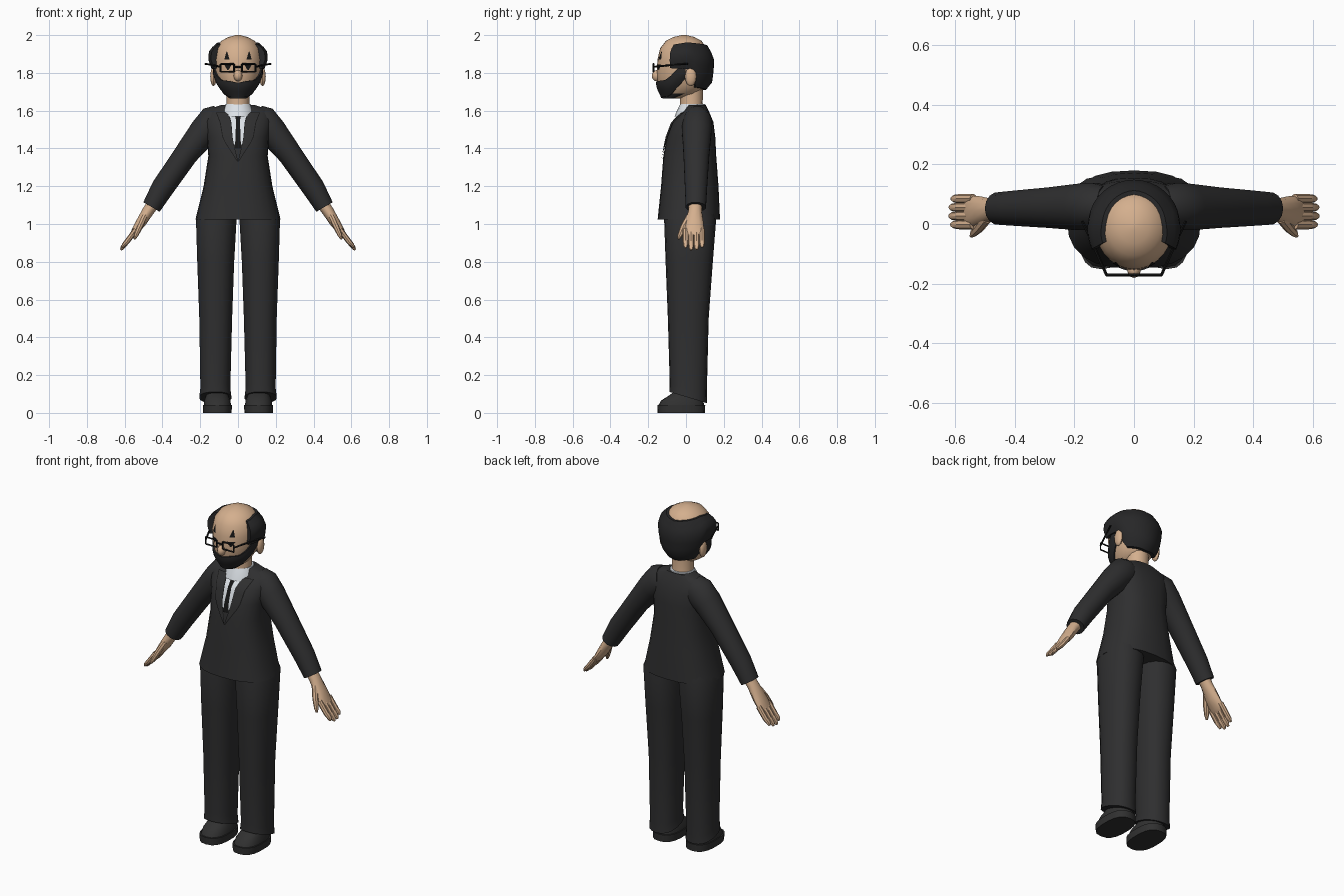
import bpy, bmesh, math
from mathutils import Vector

if "Cube" in bpy.data.objects:
    bpy.data.objects.remove(bpy.data.objects["Cube"])


def material(name, r, g, b):
    m = bpy.data.materials.new(name)
    m.diffuse_color = (r, g, b, 1)
    m.use_nodes = True
    m.node_tree.nodes["Principled BSDF"].inputs["Base Color"].default_value = m.diffuse_color
    return m


SUIT = material("suit charcoal", 0.028, 0.028, 0.029)
HAIR = material("hair black", 0.020, 0.020, 0.021)
SHOE = material("shoe grey", 0.030, 0.030, 0.030)
BLACK = material("black", 0.008, 0.008, 0.008)
SKIN = material("skin", 0.66, 0.43, 0.27)
WHITE = material("shirt white", 0.72, 0.76, 0.80)


def finish(name, bm, mat, mirror=False, recalc=True):
    if recalc:
        bmesh.ops.recalc_face_normals(bm, faces=bm.faces)
    me = bpy.data.meshes.new(name)
    bm.to_mesh(me)
    bm.free()
    ob = bpy.data.objects.new(name, me)
    bpy.context.collection.objects.link(ob)
    me.materials.append(mat)
    if mirror:
        ob.modifiers.new("mirror", 'MIRROR').use_mirror_merge = False
    bpy.ops.object.select_all(action='DESELECT')
    ob.select_set(True)
    bpy.context.view_layer.objects.active = ob
    bpy.ops.object.shade_smooth_by_angle(angle=math.radians(38))
    return ob


def skin_rings(bm, rings):
    vs = [[bm.verts.new(p) for p in r] for r in rings]
    n = len(vs[0])
    for a, b in zip(vs, vs[1:]):
        for i in range(n):
            j = (i + 1) % n
            bm.faces.new((a[i], a[j], b[j], b[i]))
    bm.faces.new(vs[0])
    bm.faces.new(vs[-1])


def power(v, p):
    return math.copysign(abs(v) ** (2 / p), v)


def ring_point(r, phi, p=2, off=0):
    """Point on a horizontal ring (z, cx, cy, rx, ry); phi = 0 is the front."""
    z, cx, cy, rx, ry = r
    return Vector((cx + (rx + off) * power(math.sin(phi), p),
                   cy - (ry + off) * power(math.cos(phi), p), z))


def loft(name, rings, mat, n=16, p=2.0, mirror=False):
    bm = bmesh.new()
    skin_rings(bm, [[ring_point(r, 2 * math.pi * i / n, p) for i in range(n)] for r in rings])
    return finish(name, bm, mat, mirror)


def tube(name, path, mat, n=10, mirror=True):
    """Path entries: (x, y, z, half thickness, half depth)."""
    bm, rings = bmesh.new(), []
    pts = [Vector(q[:3]) for q in path]
    for k, q in enumerate(path):
        t = (pts[min(k + 1, len(pts) - 1)] - pts[max(k - 1, 0)]).normalized()
        u = t.cross(Vector((0, 1, 0))).normalized()
        v = t.cross(u)
        rings.append([pts[k] + u * q[3] * math.cos(2 * math.pi * i / n)
                      + v * q[4] * math.sin(2 * math.pi * i / n) for i in range(n)])
    skin_rings(bm, rings)
    return finish(name, bm, mat, mirror)


def lerp(table, x):
    """Linear lookup in a table sorted by its first column."""
    x = min(max(x, table[0][0]), table[-1][0])
    for a, b in zip(table, table[1:]):
        if x <= b[0]:
            f = (x - a[0]) / (b[0] - a[0])
            return [u + (v - u) * f for u, v in zip(a, b)]


def strip(name, rings, p, edges, off, mat, rows=10, cols=4):
    """Mirrored thin plate hugging the front; edges: (z, x0, x1)."""
    bm, grid = bmesh.new(), []
    for k in range(rows + 1):
        z = edges[0][0] + (edges[-1][0] - edges[0][0]) * k / rows
        _, x0, x1 = lerp(edges, z)
        _, cx, cy, rx, ry = lerp(rings, z)
        row = []
        for c in range(cols + 1):
            x = x0 + (x1 - x0) * c / cols
            y = cy - ry * max(0, 1 - abs(x / rx) ** p) ** (1 / p) - off
            row.append(bm.verts.new((x, y, z)))
        grid.append(row)
    for a, b in zip(grid, grid[1:]):
        for i in range(cols):
            bm.faces.new((a[i], a[i + 1], b[i + 1], b[i]))
    return finish(name, bm, mat, True, False)


def patch(name, phi0, phi1, cols, rows, limits, bulge, mat):
    """Raised shell on the head with its borders turned down into the skin."""
    bm, grid = bmesh.new(), []
    for j in range(rows + 3):
        t = min(max(j - 1, 0), rows) / rows
        row = []
        for i in range(cols + 3):
            deg = phi0 + (phi1 - phi0) * min(max(i - 1, 0), cols) / cols
            lo, hi = limits(deg)
            border = j in (0, rows + 2) or i in (0, cols + 2)
            off = -0.012 if border else lerp(bulge, t)[1]
            row.append(bm.verts.new(ring_point(lerp(HEAD, lo + (hi - lo) * t),
                                               math.radians(deg), 2, off)))
        grid.append(row)
    for a, b in zip(grid, grid[1:]):
        for i in range(len(a) - 1):
            bm.faces.new((a[i], a[i + 1], b[i + 1], b[i]))
    return finish(name, bm, mat, False, False)


def bar(name, a, b, r, mat):
    return tube(name, [(*a, r, r), (*b, r, r)], mat, 4)


def ball(name, loc, size, mat, mirror=False):
    bm = bmesh.new()
    bmesh.ops.create_uvsphere(bm, u_segments=12, v_segments=8, radius=1)
    for v in bm.verts:
        v.co = Vector([c * s + l for c, s, l in zip(v.co, size, loc)])
    return finish(name, bm, mat, mirror)


# Jacket body and sleeves
TORSO = [(1.025, 0, .015, .225, .165), (1.2, 0, .02, .182, .152), (1.36, 0, .02, .157, .14),
         (1.46, 0, .027, .165, .128), (1.54, 0, .037, .178, .108), (1.60, 0, .055, .175, .065),
         (1.63, 0, .055, .09, .05)]
loft("jacket", TORSO, SUIT, 24, 2.5)
tube("sleeve", [(.10, .06, 1.55, .08, .07), (.13, .06, 1.54, .088, .08), (.18, .057, 1.49, .078, .08),
                (.275, .055, 1.37, .064, .07), (.40, .053, 1.19, .06, .06),
                (.458, .052, 1.09, .05, .055)], SUIT, 14)

# Shirt, tie, lapels
loft("shirt_collar", [(1.57, 0, .03, .09, .09), (1.60, 0, .032, .085, .08),
                      (1.635, 0, .035, .066, .066)], WHITE)
strip("shirt_front", TORSO, 2.5, [(1.42, 0, .03), (1.5, 0, .036), (1.595, 0, .06)], .003, WHITE)
strip("tie", TORSO, 2.5, [(1.40, 0, .016), (1.55, 0, .01), (1.575, 0, .017)], .006, BLACK)
strip("lapel_edge", TORSO, 2.5, [(1.33, 0, .004), (1.45, .028, .081), (1.54, .035, .097),
                                 (1.59, .05, .117)], .005, BLACK)
strip("lapel", TORSO, 2.5, [(1.335, 0, .003), (1.45, .031, .077), (1.54, .039, .092),
                            (1.588, .054, .112)], .008, SUIT)

# Trouser legs with hems dropping to the heel
leg = loft("trouser_leg", [(.085, .12, .012, .086, .1), (.13, .12, .012, .08, .098),
                           (.5, .118, .012, .088, .108), (.8, .118, .017, .099, .125),
                           (1.03, .115, .022, .109, .138), (1.15, .095, .02, .08, .11)],
           SUIT, 18, 2.3, True)
for v in leg.data.vertices:
    if v.co.z < .2:
        v.co.z -= v.co.y * .3

# Shoes
loft("shoe_sole", [(0, .109, -.025, .076, .125), (.042, .109, -.025, .078, .127)], SHOE, 18, 2.6, True)
loft("shoe_upper", [(.04, .109, -.025, .073, .121), (.065, .109, -.02, .07, .112),
                    (.09, .11, -.005, .06, .088), (.125, .112, .015, .05, .06)], SHOE, 18, 2.4, True)

# Hands: palm, four fingers, thumb
tube("palm", [(.435, .05, 1.125, .033, .036), (.475, .048, 1.07, .031, .036),
              (.515, .045, 1.005, .027, .048), (.55, .043, .955, .018, .053),
              (.565, .043, .935, .01, .048)], SKIN, 12)
for k in range(4):
    y, drop = -.002 + .029 * k, (.012, 0, .002, .015)[k]
    tube("finger_%d" % (k + 1), [(.54, y, .97, .015, .016), (.585, y, .91, .014, .016),
                                 (.612 - drop / 2, y, .875 + drop, .011, .013),
                                 (.62 - drop / 2, y, .862 + drop, .005, .007)], SKIN, 8)
tube("thumb", [(.495, .02, 1.04, .017, .02), (.52, -.012, .985, .016, .018),
               (.54, -.032, .94, .012, .013), (.548, -.04, .92, .005, .006)], SKIN, 8)

# Head and neck
HEAD = [(1.665, 0, -.075, .045, .05), (1.69, 0, -.03, .078, .1), (1.74, 0, -.018, .107, .132),
        (1.80, 0, -.02, .12, .135), (1.87, 0, -.018, .128, .133), (1.93, 0, -.014, .117, .123),
        (1.97, 0, -.012, .088, .094), (1.99, 0, -.011, .05, .055), (2.0, 0, -.01, .012, .012)]
head = loft("head", HEAD, SKIN, 28)
head.data.materials.append(HAIR)
for f in head.data.polygons:
    if f.center.z < 1.69 and f.center.y < -.04:
        f.material_index = 1
loft("neck", [(1.56, 0, .035, .07, .07), (1.64, 0, .028, .06, .06), (1.74, 0, .03, .062, .062)], SKIN)
ball("nose", (0, -.155, 1.785), (.023, .026, .03), SKIN)
ball("ear", (.13, .025, 1.78), (.017, .03, .05), SKIN, True)


# Hair around the bald crown, full beard
def hair_limits(deg):
    d = abs(180 - deg)
    return lerp([(0, 1.71), (62, 1.725), (76, 1.82), (116, 1.825)], d)[1], \
        lerp([(0, 1.945), (80, 1.962), (116, 1.95)], d)[1]


def beard_limits(deg):
    d = abs(deg)
    return lerp([(0, 1.668), (60, 1.676), (97, 1.77)], d)[1], \
        lerp([(0, 1.748), (25, 1.757), (50, 1.762), (65, 1.785), (80, 1.825), (97, 1.83)], d)[1]


patch("hair", 65, 295, 24, 6, hair_limits, [(0, .018), (.3, .028), (.65, .035), (1, .014)], HAIR)
patch("beard", -97, 97, 24, 5, beard_limits, [(0, .006), (.5, .014), (1, .008)], HAIR)

# Eyes and brows
strip("eye", HEAD, 2, [(1.815, .05, .056), (1.845, .034, .074)], .004, BLACK, 4)
strip("brow", HEAD, 2, [(1.872, .045, .072), (1.888, .05, .068), (1.912, .057, .061)], .004, BLACK, 4)

# Glasses: square rims, bridge, side arms
x0, x1, z0, z1, gy = .021, .092, 1.806, 1.848, -.172
for nm, a, b in (("rim_top", (x0, gy, z1), (x1, gy, z1)), ("rim_bottom", (x0, gy, z0), (x1, gy, z0)),
                 ("rim_inner", (x0, gy, z0), (x0, gy, z1)), ("rim_outer", (x1, gy, z0), (x1, gy, z1)),
                 ("bridge", (-.001, gy, 1.832), (x0, gy, 1.832)),
                 ("glasses_arm", (x1, gy, 1.832), (.15, -.04, 1.845)),
                 ("glasses_arm_tip", (.15, -.04, 1.845), (.174, .01, 1.847))):
    bar(nm, a, b, .005, BLACK)
